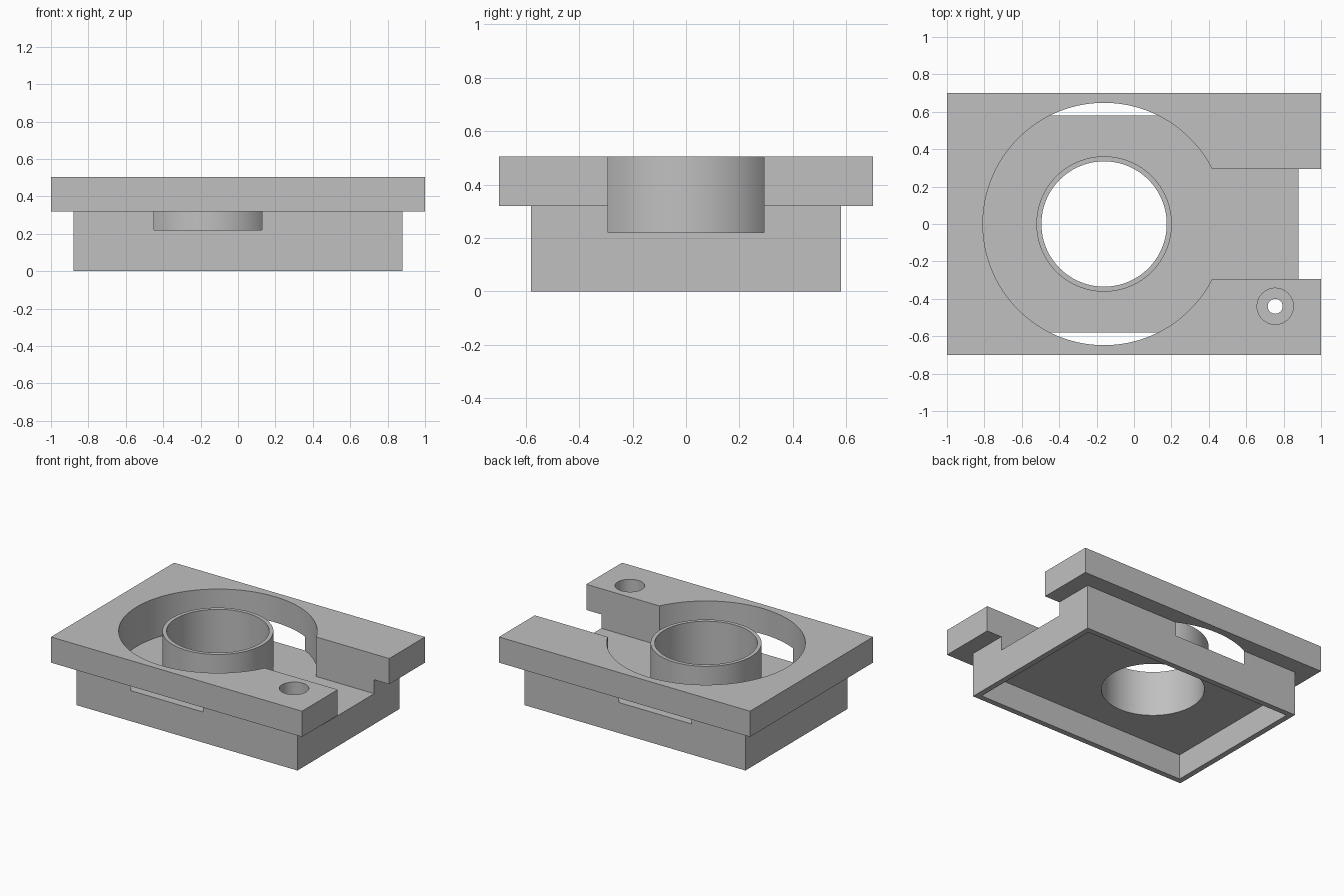
import bpy
import math

cube = bpy.data.objects.get("Cube")
if cube:
    bpy.data.objects.remove(cube, do_unlink=True)

grey = bpy.data.materials.new("plain grey")
grey.use_nodes = True
COLOUR = (0.53, 0.53, 0.53, 1)
grey.diffuse_color = COLOUR
grey.node_tree.nodes["Principled BSDF"].inputs["Base Color"].default_value = COLOUR

# Main dimensions
TOP, SHELF, FLOOR, WALL = 0.505, 0.32, 0.22, 0.04
HALF_X, HALF_Y = 0.88, 0.58
RING_X, BORE = -0.16, 0.335
SCREW = (0.755, -0.44)
OVER = 1.0


def finish(ob, name):
    ob.name = name
    ob.data.materials.append(grey)
    return ob


def box(name, x, y, z):
    """Box between (low, high) limits on each axis."""
    centre = [(a + b) / 2 for a, b in (x, y, z)]
    bpy.ops.mesh.primitive_cube_add(size=1, location=centre)
    ob = bpy.context.object
    ob.scale = [b - a for a, b in (x, y, z)]
    bpy.ops.object.transform_apply(location=True, rotation=False, scale=True)
    return finish(ob, name)


def disc(name, centre, radius, z, sides=96):
    """Upright cylinder between two heights."""
    bpy.ops.mesh.primitive_cylinder_add(
        vertices=sides, radius=radius, depth=z[1] - z[0],
        location=(*centre, sum(z) / 2))
    return finish(bpy.context.object, name)


def combine(target, tool, operation):
    """Apply a boolean and discard the tool."""
    mod = target.modifiers.new(operation, "BOOLEAN")
    mod.operation = operation
    mod.solver = "EXACT"
    mod.object = tool
    bpy.context.view_layer.objects.active = target
    bpy.ops.object.modifier_apply(modifier=mod.name)
    bpy.data.objects.remove(tool, do_unlink=True)


def smooth(ob):
    bpy.ops.object.select_all(action="DESELECT")
    ob.select_set(True)
    bpy.context.view_layer.objects.active = ob
    bpy.ops.object.shade_smooth_by_angle(angle=math.radians(30))


# Wide top flange joined to the narrower lower body
housing = box("housing", (-1, 1), (-0.7, 0.7), (SHELF, TOP))
lower = box("lower_body", (-HALF_X, HALF_X), (-HALF_Y, HALF_Y), (0, 0.4))
combine(housing, lower, "UNION")

# Round pocket, side channel, hollow underside, bore and counterbored screw hole
cutters = [
    disc("pocket", (RING_X, 0), 0.648, (FLOOR, OVER), 128),
    box("channel", (0, 1.2), (-0.293, 0.293), (FLOOR, OVER)),
    box("underside", (WALL - HALF_X, HALF_X - WALL),
        (WALL - HALF_Y, HALF_Y - WALL), (-OVER, FLOOR - WALL)),
    disc("bore", (RING_X, 0), BORE, (-OVER, OVER)),
    disc("screw_hole", SCREW, 0.04, (-OVER, OVER), 32),
    disc("counterbore", SCREW, 0.097, (FLOOR, OVER), 48),
]
for cutter in cutters:
    combine(housing, cutter, "DIFFERENCE")
smooth(housing)

# Raised thin ring around the bore
collar = disc("collar_ring", (RING_X, 0), 0.362, (FLOOR, TOP))
combine(collar, disc("collar_bore", (RING_X, 0), BORE, (-OVER, OVER)), "DIFFERENCE")
smooth(collar)
